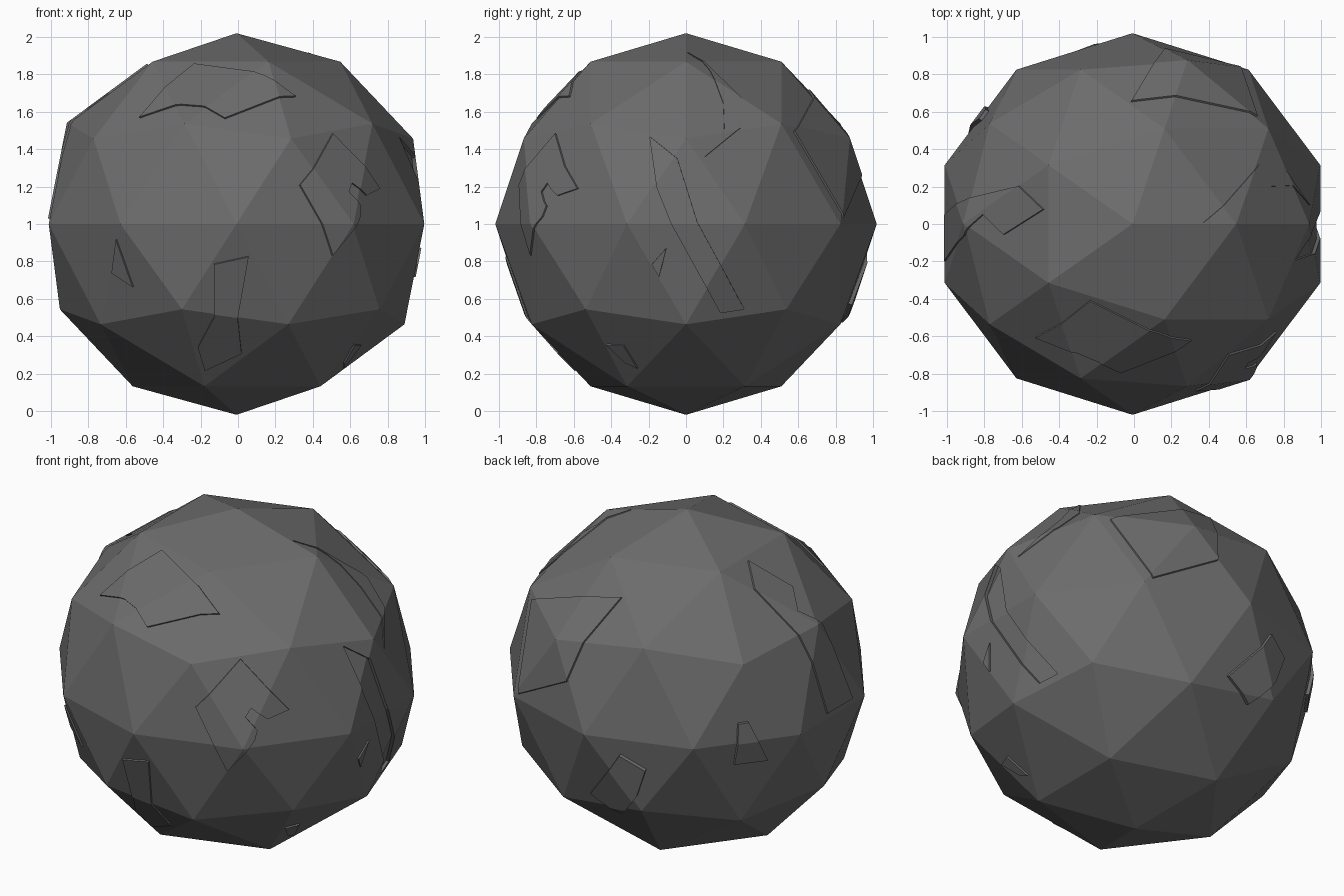
import bpy, bmesh, math
from mathutils import Vector

if "Cube" in bpy.data.objects:
    bpy.data.objects.remove(bpy.data.objects["Cube"])

CENTRE = (-0.008, 0, 1)
STRETCH = (1.035, 1, 1)
stone = bpy.data.materials.new("dark grey stone")
stone.diffuse_color = (0.15, 0.15, 0.15, 1)
stone.use_nodes = True
stone.node_tree.nodes["Principled BSDF"].inputs["Base Color"].default_value = stone.diffuse_color


def ball(name, size):
    bpy.ops.mesh.primitive_ico_sphere_add(subdivisions=2, radius=size, location=CENTRE)
    ob = bpy.context.object
    ob.name = name
    ob.scale = STRETCH
    ob.data.materials.append(stone)
    return ob


def on_ball(azim, elev, u, v):
    """Point on the ball at (u, v) as seen from the given direction."""
    a, e = math.radians(azim), math.radians(elev)
    right = Vector((math.cos(a), math.sin(a), 0))
    toward = Vector((math.sin(a) * math.cos(e), -math.cos(a) * math.cos(e), math.sin(e)))
    up = toward.cross(right)
    w = math.sqrt(max(0.02, 0.955 - u * u - v * v))
    return right * u + up * v + toward * w


def plate(name, azim, elev, outline, height=0.03):
    """Raised facet patch: a slightly larger ball trimmed by a tapering cutter."""
    pts = [on_ball(azim, elev, u, v) for u, v in outline]
    mid = sum(pts, Vector()) / len(pts)
    bm = bmesh.new()
    rings = [[bm.verts.new(p * s + (mid - p) * (s - 0.97)) for p in pts] for s in (0.8, 1.4)]
    n = len(pts)
    for i in range(n):
        j = (i + 1) % n
        bm.faces.new((rings[0][i], rings[0][j], rings[1][j], rings[1][i]))
    bm.faces.new(rings[0][::-1])
    bm.faces.new(rings[1])
    bmesh.ops.triangulate(bm, faces=bm.faces[:])
    bmesh.ops.recalc_face_normals(bm, faces=bm.faces[:])
    me = bpy.data.meshes.new(name + "_cutter")
    bm.to_mesh(me)
    bm.free()
    me.materials.append(stone)
    cut = bpy.data.objects.new(name + "_cutter", me)
    cut.location = CENTRE
    bpy.context.collection.objects.link(cut)
    cut.hide_render = True
    cut.hide_set(True)
    ob = ball(name, 1 + height)
    m = ob.modifiers.new("trim", "BOOLEAN")
    m.operation, m.solver, m.object = "INTERSECT", "EXACT", cut


# main faceted body
ball("rock_body", 1.0)

# plates on the front
plate("brow_plate", 0, 0, [(-.53, .56), (-.3, .63), (-.18, .62), (-.06, .56), (.33, .68),
                           (.16, .78), (-.23, .86)])
plate("front_right_plate", 0, 0, [(.33, .21), (.5, .49), (.77, .19), (.69, .15), (.61, .22),
                                  (.59, .17), (.65, .09), (.64, .03), (.5, -.18)])
plate("front_low_plate", 0, 0, [(-.12, -.2), (.07, -.16), (.01, -.5), (.03, -.7),
                                (-.17, -.78), (-.21, -.66), (-.12, -.49)])
plate("front_left_chip", 0, 0, [(-.62, -.07), (-.55, -.34), (-.66, -.26)])

# plates on the right side
plate("right_long_plate", 90, 0, [(-.2, .48), (-.16, .2), (-.08, 0), (.19, -.49), (.32, -.47),
                                  (.06, .01), (-.05, .36)], 0.02)
plate("right_chip", 90, 0, [(-.1, -.12), (-.18, -.21), (-.14, -.28)])
plate("right_top_ridge", 90, 0, [(0, .91), (.32, .64), (.29, .49), (.09, .32), (.2, .47),
                                 (.2, .64), (.12, .82)], 0.025)
plate("right_low_chip", 90, 0, [(-.42, -.63), (-.33, -.64), (-.25, -.76), (-.32, -.73)])

# plates on the back and left
plate("back_plate", 215, 25, [(-.36, .43), (-.85, .41), (-.92, -.14), (-.67, -.06), (-.56, .18)])
plate("left_plate", 215, 25, [(.33, .64), (.59, .49), (.6, .34), (.73, .25), (.9, -.18),
                              (.77, -.26), (.36, .47)])
plate("left_chip", 215, 25, [(.28, -.28), (.34, -.27), (.45, -.49), (.26, -.52)], 0.04)
plate("back_low_plate", 215, 25, [(-.38, -.46), (-.23, -.55), (-.27, -.68), (-.36, -.79),
                                  (-.55, -.68)], 0.04)
